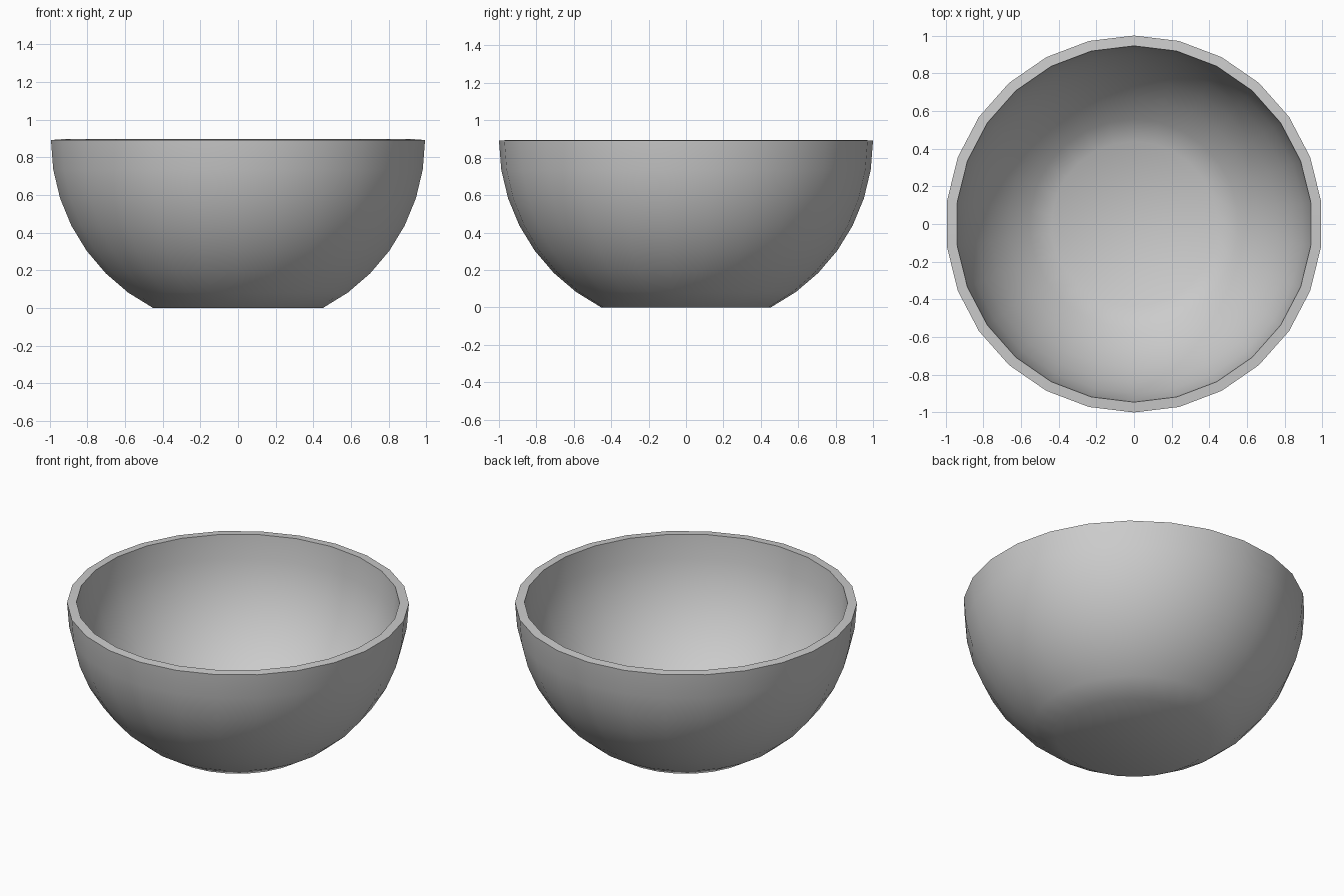
import bpy, bmesh, math

if "Cube" in bpy.data.objects:
    bpy.data.objects.remove(bpy.data.objects["Cube"])

SIDES, STEPS, RING = 26, 7, math.radians(9)
depth = math.sin(STEPS * RING)

# Outer shell: lower half of a sphere, cut off flat at the base
bm = bmesh.new()
rings = []
for i in range(STEPS + 1):
    r = math.cos(i * RING)
    z = depth - math.sin(i * RING)
    ring = []
    for j in range(SIDES):
        a = math.pi / 2 + j * math.tau / SIDES
        ring.append(bm.verts.new((r * math.cos(a), r * math.sin(a), z)))
    rings.append(ring)
for top, low in zip(rings, rings[1:]):
    for j in range(SIDES):
        k = (j + 1) % SIDES
        bm.faces.new((top[j], low[j], low[k], top[k]))
bm.faces.new(list(reversed(rings[-1])))  # flat base

mesh = bpy.data.meshes.new("bowl")
bm.to_mesh(mesh)
bm.free()
bowl = bpy.data.objects.new("bowl", mesh)
bpy.context.collection.objects.link(bowl)
bpy.context.view_layer.objects.active = bowl
bowl.select_set(True)

# Wall thickness, grown inwards
wall = bowl.modifiers.new("wall", 'SOLIDIFY')
wall.thickness = 0.055
wall.offset = -1
bpy.ops.object.modifier_apply(modifier="wall")

# Smooth sides and base, crisp rim
bpy.ops.object.shade_smooth_by_angle(angle=math.radians(40))
